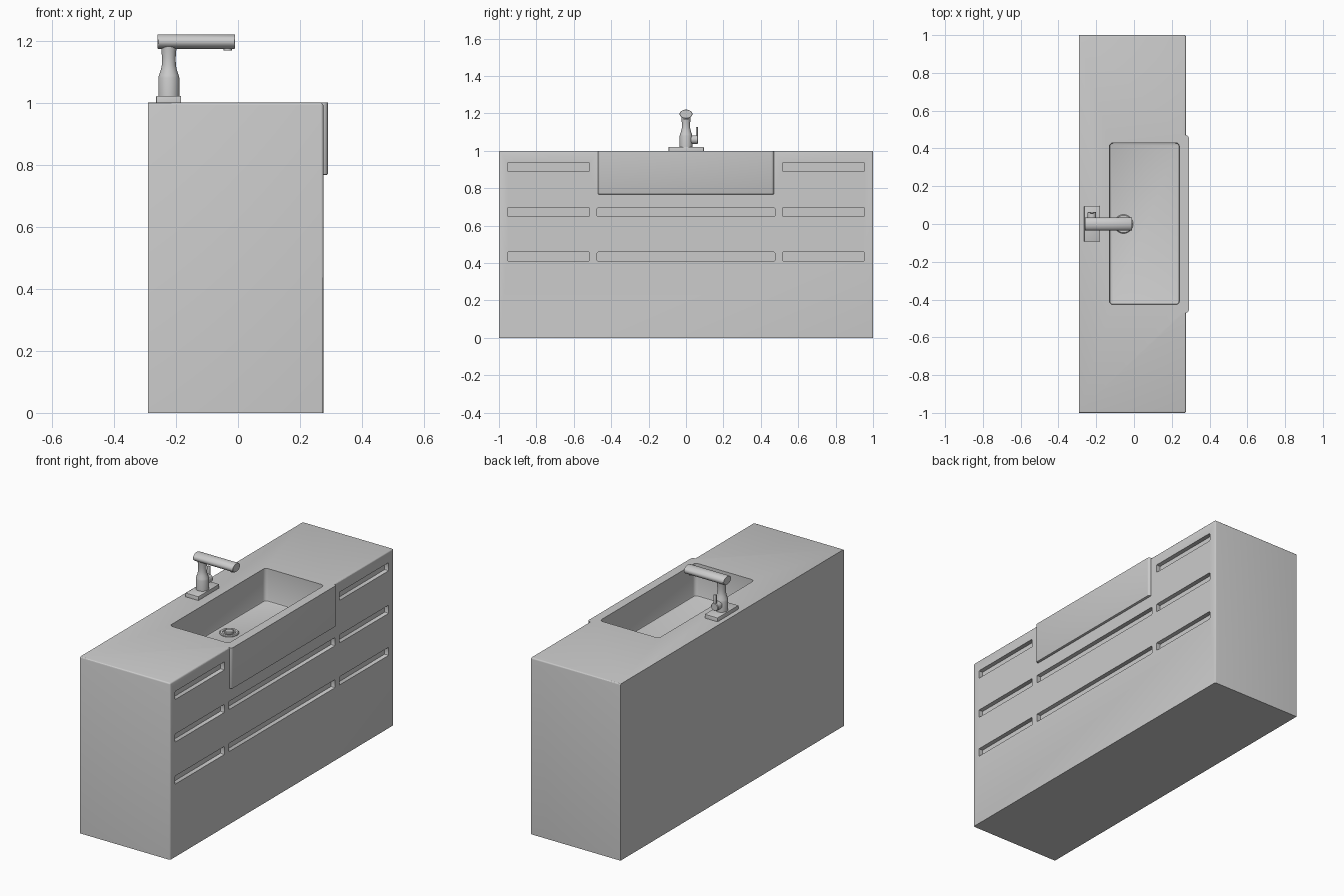
import bpy, bmesh, math
from mathutils import Matrix, Vector

if "Cube" in bpy.data.objects:
    bpy.data.objects.remove(bpy.data.objects["Cube"])


def finish(name, bm, angle=30):
    bmesh.ops.recalc_face_normals(bm, faces=bm.faces[:])
    me = bpy.data.meshes.new(name)
    bm.to_mesh(me)
    bm.free()
    ob = bpy.data.objects.new(name, me)
    bpy.context.collection.objects.link(ob)
    smooth(ob, angle)
    return ob


def smooth(ob, angle=30):
    bpy.ops.object.select_all(action='DESELECT')
    ob.select_set(True)
    bpy.context.view_layer.objects.active = ob
    bpy.ops.object.shade_smooth_by_angle(angle=math.radians(angle))


def box(name, lo, hi, bevels=()):
    """Box from corner to corner; bevels = list of (edge test on midpoint/direction, radius, segments)."""
    bm = bmesh.new()
    lo, hi = Vector(lo), Vector(hi)
    size, mid = hi - lo, (lo + hi) / 2
    bmesh.ops.create_cube(bm, size=1, matrix=Matrix.Translation(mid) @ Matrix.Diagonal((*size, 1)))
    for test, radius, seg in bevels:
        edges = [e for e in bm.edges if test((e.verts[0].co + e.verts[1].co) / 2 - mid,
                                             e.verts[1].co - e.verts[0].co)]
        bmesh.ops.bevel(bm, geom=edges, offset=radius, segments=seg, profile=0.5, affect='EDGES')
    return finish(name, bm)


def lathe(name, profile, centre, axis='Z', steps=32, flat=1.0):
    """Revolve (radius, height) points; flat scales the local y width."""
    bm = bmesh.new()
    rings = []
    for r, h in profile:
        rings.append([bm.verts.new((r * math.cos(2 * math.pi * i / steps),
                                    r * flat * math.sin(2 * math.pi * i / steps), h)) for i in range(steps)])
    for a, b in zip(rings, rings[1:]):
        for i in range(steps):
            j = (i + 1) % steps
            bm.faces.new((a[i], a[j], b[j], b[i]))
    bm.faces.new(rings[0])
    bm.faces.new(rings[-1])
    rot = {'Z': Matrix(), 'X': Matrix.Rotation(math.pi / 2, 4, 'Y'),
           'Y': Matrix.Rotation(-math.pi / 2, 4, 'X')}[axis]
    bmesh.ops.transform(bm, matrix=Matrix.Translation(centre) @ rot, verts=bm.verts[:])
    return finish(name, bm)


def boolean(target, other, operation):
    mod = target.modifiers.new('cut', 'BOOLEAN')
    mod.operation, mod.solver, mod.object = operation, 'EXACT', other
    bpy.context.view_layer.objects.active = target
    bpy.ops.object.modifier_apply(modifier=mod.name)
    bpy.data.objects.remove(other)


# Cabinet with softened top and front edges
front_x = 0.275
cabinet = box('cabinet', (-0.29, -1, 0), (front_x, 1, 1), [
    (lambda m, d: (m.z > 0.4 and m.x > -0.2) or (abs(d.z) > 0.5 and m.x > 0.2), 0.008, 3)])

# Raised sink apron on the front
apron = box('apron', (0.25, -0.47, 0.767), (0.29, 0.47, 1), [
    (lambda m, d: abs(d.z) > 0.1 and m.x > 0, 0.014, 4),
    (lambda m, d: m.z < -0.1 and m.x > 0.005 and abs(d.z) < 0.01, 0.005, 2)])
boolean(cabinet, apron, 'UNION')

# Basin recess
basin = box('basin_cutter', (-0.13, -0.427, 0.815), (0.24, 0.43, 1.1), [
    (lambda m, d: abs(d.z) > 0.2, 0.02, 5),
    (lambda m, d: m.z < -0.1 and abs(d.z) < 0.01, 0.008, 2)])
boolean(cabinet, basin, 'DIFFERENCE')

# Finger-pull grooves
grooves = [(s * 0.735, 0.22, z) for z in (0.435, 0.673, 0.914) for s in (-1, 1)]
grooves += [(0, 0.475, z) for z in (0.435, 0.673)]
for y, half, z in grooves:
    cutter = box('groove_cutter', (front_x - 0.025, y - half, z - 0.023), (0.35, y + half, z + 0.023),
                 [(lambda m, d: abs(d.x) > 0.05, 0.004, 2)])
    boolean(cabinet, cutter, 'DIFFERENCE')
smooth(cabinet)

# Drain
lathe('drain', [(0.05, 0), (0.05, 0.005), (0.046, 0.009), (0.034, 0.009), (0.031, 0.004),
                (0.024, 0.004), (0.024, 0.012), (0.02, 0.015), (0.006, 0.015)], (-0.055, 0, 0.814))

# Tap: base plate, column, spout, nozzle
tx = -0.223
box('tap_base', (-0.264, -0.093, 0.998), (-0.183, 0.095, 1.022),
    [(lambda m, d: m.z > 0.005 or abs(d.z) > 0.01, 0.003, 2)])
lathe('tap_column', [(0.034, 1.02), (0.034, 1.08), (0.032, 1.088), (0.026, 1.105), (0.0225, 1.122),
                     (0.022, 1.145), (0.0235, 1.165), (0.026, 1.185)], (tx, 0, 0))
lathe('tap_spout', [(0.0225, 0), (0.0235, 0.002), (0.0235, 0.247), (0.0225, 0.249)],
      (-0.259, 0, 1.197), 'X', flat=1.45)
lathe('tap_nozzle', [(0.013, 0), (0.013, 0.02)], (-0.033, 0, 1.169), steps=24)

# Side knob with upright lever
lathe('tap_knob', [(0.023, 0), (0.023, 0.034), (0.02, 0.037)], (tx, 0.027, 1.06), 'Y')
box('tap_lever', (tx - 0.009, 0.054, 1.055), (tx + 0.009, 0.063, 1.128),
    [(lambda m, d: True, 0.002, 2)])
